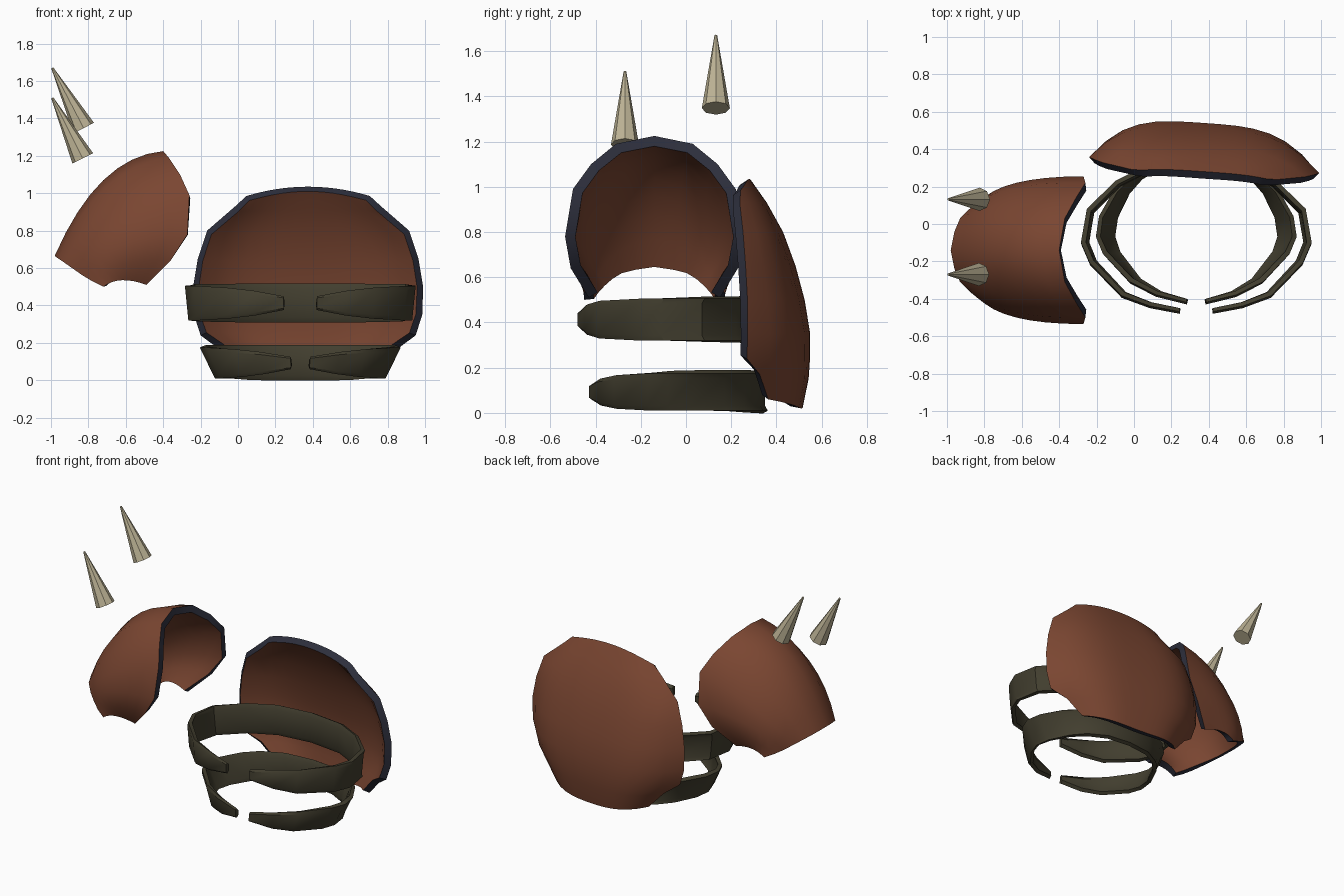
import bpy, bmesh, math
from mathutils import Vector

if "Cube" in bpy.data.objects:
    bpy.data.objects.remove(bpy.data.objects["Cube"])


def material(name, rgb):
    m = bpy.data.materials.new(name)
    m.diffuse_color = (*rgb, 1)
    m.use_nodes = True
    m.node_tree.nodes["Principled BSDF"].inputs["Base Color"].default_value = m.diffuse_color
    return m


BROWN = material("brown_leather", (0.195, 0.061, 0.031))
NAVY = material("dark_navy_trim", (0.026, 0.028, 0.045))
OLIVE = material("dark_olive_strap", (0.054, 0.048, 0.028))
BONE = material("bone", (0.515, 0.456, 0.305))


def shell(name, rows, thickness, mats):
    """Skin a grid of points, thicken it inward, colour the rim with the last material."""
    bm = bmesh.new()
    grid = [[bm.verts.new(p) for p in row] for row in rows]
    for a, b in zip(grid, grid[1:]):
        for i in range(len(a) - 1):
            bm.faces.new((a[i], a[i + 1], b[i + 1], b[i]))
    me = bpy.data.meshes.new(name)
    bm.to_mesh(me)
    bm.free()
    for m in mats:
        me.materials.append(m)
    ob = bpy.data.objects.new(name, me)
    bpy.context.collection.objects.link(ob)
    bpy.ops.object.select_all(action='DESELECT')
    ob.select_set(True)
    bpy.context.view_layer.objects.active = ob
    mod = ob.modifiers.new("thickness", 'SOLIDIFY')
    mod.thickness = thickness
    mod.offset = -1
    mod.use_even_offset = True
    mod.material_offset_rim = len(mats) - 1
    bpy.ops.object.modifier_apply(modifier=mod.name)
    bpy.ops.object.shade_smooth_by_angle(angle=math.radians(35))
    return ob


# Back plate: rows of (height, half width, centre depth, edge depth, edge drop)
plate_rows = [
    (1.035, 0.33, 0.28, 0.265, 0.05),
    (0.93, 0.39, 0.35, 0.265, 0.0),
    (0.80, 0.54, 0.42, 0.29, 0.0),
    (0.65, 0.59, 0.475, 0.305, 0.0),
    (0.50, 0.615, 0.515, 0.315, 0.0),
    (0.35, 0.61, 0.54, 0.315, 0.0),
    (0.24, 0.575, 0.54, 0.31, 0.0),
    (0.15, 0.48, 0.535, 0.36, -0.02),
    (0.02, 0.38, 0.51, 0.39, -0.04),
]
rows = []
for z, w, yc, ye, drop in plate_rows:
    row = []
    for i in range(15):
        u = i / 7 - 1
        y = yc - (yc - ye) * abs(u) ** 3.5 - 0.07 * w * u
        row.append((0.375 + w * u, y, z - drop * u * u))
    rows.append(row)
shell("back_plate", rows, 0.045, [BROWN, NAVY])

# Shoulder guard: three half arches from crown to foot (x, half width, z)
arches = [
    [(-0.40, 0, 1.225), (-0.37, 0.17, 1.19), (-0.31, 0.28, 1.10), (-0.26, 0.36, 0.99),
     (-0.27, 0.395, 0.78), (-0.36, 0.37, 0.64), (-0.49, 0.29, 0.51)],
    [(-0.72, 0, 1.07), (-0.71, 0.14, 1.03), (-0.68, 0.25, 0.94), (-0.65, 0.33, 0.83),
     (-0.63, 0.36, 0.72), (-0.62, 0.35, 0.62), (-0.62, 0.31, 0.535)],
    [(-0.98, 0, 0.665), (-0.96, 0.10, 0.65), (-0.93, 0.17, 0.63), (-0.88, 0.22, 0.595),
     (-0.83, 0.255, 0.56), (-0.78, 0.285, 0.53), (-0.72, 0.31, 0.50)],
]
rows = []
for s in range(9):
    t = s / 8
    wa, wb, wc = 2 * (t - 0.5) * (t - 1), 4 * t * (1 - t), 2 * t * (t - 0.5)
    half = [Vector(a) * wa + Vector(b) * wb + Vector(c) * wc for a, b, c in zip(*arches)]
    front = [(p.x, -0.14 - p.y, p.z) for p in reversed(half)]
    back = [(p.x, -0.14 + p.y, p.z) for p in half[1:]]
    rows.append(front + back)
shell("shoulder_guard", rows, 0.045, [BROWN, NAVY])


# Rib bands: open rings with tapered front tips, leaning outward at the top
def band(name, path, zmid, hh, lean):
    taper = [0.40, 0.72, 0.90] + [1.0] * (len(path) - 3)
    half = [(x, y, k) for (x, y), k in zip(path, taper)]
    ring = [(-x, y, k) for x, y, k in half] + [(x, y, k) for x, y, k in reversed(half[:-1])]
    rows = []
    for v in (1, 0.75, -0.75, -1):
        rows.append([(0.333 + x * (1 - lean * (1 - v * k) / 2), y + 0.012 * (abs(v) == 1), zmid + hh * k * v)
                     for x, y, k in ring])
    shell(name, rows, 0.025, [OLIVE])


band("upper_rib_band",
     [(0.09, -0.48), (0.25, -0.45), (0.40, -0.395), (0.57, -0.22), (0.617, -0.11),
      (0.585, 0.07), (0.43, 0.22), (0.25, 0.31), (0, 0.34)], 0.4125, 0.0925, 0.03)
band("lower_rib_band",
     [(0.055, -0.43), (0.22, -0.39), (0.36, -0.32), (0.50, -0.17), (0.537, -0.08),
      (0.52, 0.03), (0.44, 0.17), (0.35, 0.26), (0.20, 0.33), (0, 0.35)], 0.0925, 0.0825, 0.15)


# Spikes: eight-sided cones between base and tip
def spike(name, base, tip):
    base, tip = Vector(base), Vector(tip)
    d = tip - base
    bpy.ops.mesh.primitive_cone_add(vertices=8, radius1=0.062, radius2=0.006, depth=d.length,
                                    location=(base + tip) / 2,
                                    rotation=d.to_track_quat('Z', 'Y').to_euler())
    ob = bpy.context.object
    ob.name = name
    ob.data.materials.append(BONE)


spike("rear_spike", (-0.825, 0.132, 1.348), (-0.993, 0.132, 1.67))
spike("front_spike", (-0.83, -0.27, 1.186), (-0.993, -0.27, 1.51))
